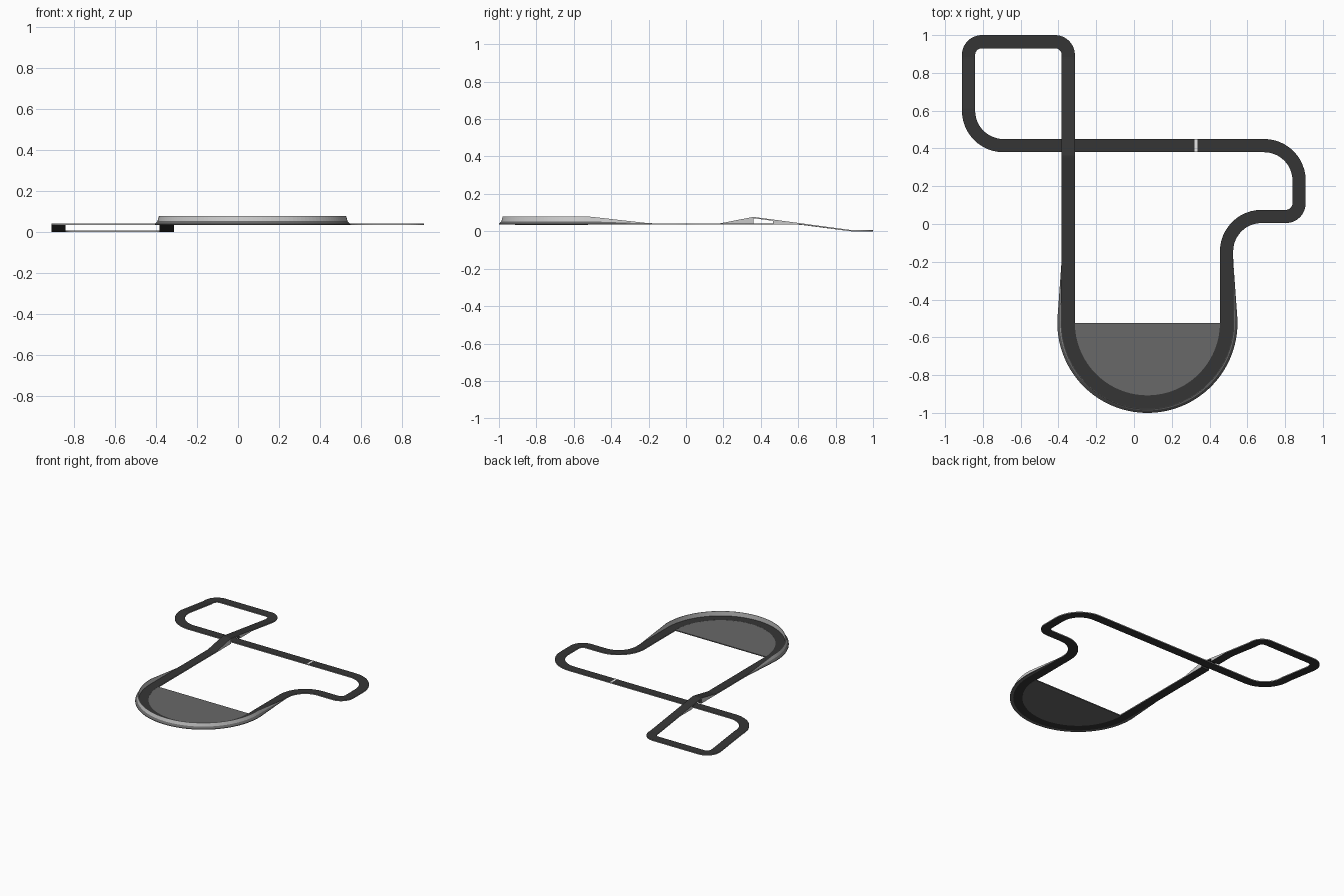
import bpy, bmesh, math
from mathutils import Vector

if "Cube" in bpy.data.objects:
    bpy.data.objects.remove(bpy.data.objects["Cube"])

W = 0.035      # half road width
T = 0.007      # road thickness
TOP = 0.042    # normal road level


def material(name, v):
    m = bpy.data.materials.new(name)
    m.diffuse_color = (v, v, v, 1)
    m.use_nodes = True
    m.node_tree.nodes["Principled BSDF"].inputs["Base Color"].default_value = m.diffuse_color
    return m


ASPHALT = material("dark asphalt", 0.036)
SIDE = material("light grey side", 0.58)
INFIELD = material("mid grey infield", 0.14)
WHITE = material("white paint", 0.8)


def finish(name, bm, mats):
    bmesh.ops.recalc_face_normals(bm, faces=bm.faces[:])
    me = bpy.data.meshes.new(name)
    bm.to_mesh(me)
    bm.free()
    for m in mats:
        me.materials.append(m)
    ob = bpy.data.objects.new(name, me)
    bpy.context.collection.objects.link(ob)
    return ob


def sweep(name, sections, strip_mats, mats, closed):
    """Skin a list of cross-sections; strip_mats gives a material per strip."""
    bm = bmesh.new()
    rows = [[bm.verts.new(p) for p in s] for s in sections]
    k = len(strip_mats)
    for i in range(len(rows) - (0 if closed else 1)):
        a, b = rows[i], rows[(i + 1) % len(rows)]
        for j in range(k):
            f = bm.faces.new((a[j], a[(j + 1) % k], b[(j + 1) % k], b[j]))
            f.material_index = strip_mats[j]
    if not closed:
        bm.faces.new(rows[0])
        bm.faces.new(rows[-1])
    return finish(name, bm, mats)


def extrude(name, pts, move, mats, wall_mat=0):
    """Extrude a flat outline; caps use slot 0, walls use wall_mat."""
    bm = bmesh.new()
    a = [bm.verts.new(p) for p in pts]
    b = [bm.verts.new(Vector(p) + Vector(move)) for p in pts]
    bm.faces.new(a)
    bm.faces.new(b)
    for i in range(len(a)):
        j = (i + 1) % len(a)
        bm.faces.new((a[i], a[j], b[j], b[i])).material_index = wall_mat
    return finish(name, bm, mats)


def lerp_table(table, x):
    if x <= table[0][0]:
        return table[0][1]
    for (x0, z0), (x1, z1) in zip(table, table[1:]):
        if x <= x1:
            return z0 + (z1 - z0) * (x - x0) / (x1 - x0)
    return table[-1][1]


BRIDGE = [(0.18, TOP), (0.36, 0.077), (0.88, T)]
LOWER = [(0.61, TOP), (0.88, T)]

# Centre line: corners with fillet radius
corners = [(-0.348, 0.965, 0.07), (-0.876, 0.965, 0.07), (-0.876, 0.415, 0.185),
           (0.874, 0.415, 0.185), (0.874, 0.04, 0.07), (0.49, 0.04, 0.185),
           (0.49, -0.942, 0.419), (-0.348, -0.942, 0.419)]
path = []      # (point, left normal, top height)
n = len(corners)
for i, (cx, cy, r) in enumerate(corners):
    c = Vector((cx, cy))
    nx = Vector(corners[(i + 1) % n][:2])
    d0 = (c - Vector(corners[i - 1][:2])).normalized()
    d1 = (nx - c).normalized()
    start, centre = c - d0 * r, c - d0 * r + d1 * r
    steps = 32 if r > 0.3 else 12
    for s in range(steps + 1):
        a = math.pi / 2 * s / steps
        p = centre - d1 * r * math.cos(a) + d0 * r * math.sin(a)
        t = d0 * math.cos(a) + d1 * math.sin(a)
        path.append((p, Vector((-t.y, t.x)), lerp_table(LOWER, p.y)))
    # straight to the next corner; the last one climbs over the bridge
    a, b = c + d1 * r, nx - d1 * corners[(i + 1) % n][2]
    count = max(2, int((b - a).length / 0.01))
    for s in range(1, count):
        p = a.lerp(b, s / count)
        z = lerp_table(BRIDGE if i == n - 1 else LOWER, p.y)
        path.append((p, Vector((-d1.y, d1.x)), z))


def at(p, nrm, off, z):
    q = p + nrm * off
    return (q.x, q.y, z)


# Road ribbon
sweep("road", [[at(p, m, -W, z), at(p, m, W, z), at(p, m, W, z - T), at(p, m, -W, z - T)]
               for p, m, z in path], [0, 1, 0, 1], [ASPHALT, SIDE], True)

# Raised outer bank around the big bend, fading in along the straights
bank = []
for p, m, z in path:
    if p.y < -0.18:
        h = max(0.03, min(1, (-0.19 - p.y) / 0.32))
        bank.append([at(p, m, W, TOP - T), at(p, m, W, TOP + 0.036 * h),
                     at(p, m, W + 0.003 * h, TOP + 0.036 * h),
                     at(p, m, W + 0.010 * h, TOP + 0.011 * h),
                     at(p, m, W + 0.023 * h, TOP - 0.003),
                     at(p, m, W + 0.023 * h, TOP - T)])
sweep("outer_bank", bank, [0, 0, 0, 1, 1, 1], [SIDE, INFIELD], False)

# Solid wedges under the two bridge ramps
for name, y0, y1 in (("south_ramp", 0.18, 0.36), ("north_ramp", 0.465, 0.62)):
    low = TOP - T
    pts = [(-0.348 - W, y0, low), (-0.348 - W, y1, low)]
    for y in (y1, y0):
        pts.append((-0.348 - W, y, lerp_table(BRIDGE, y) - T + 0.001))
    extrude(name, pts, (2 * W, 0, 0), [SIDE, ASPHALT], 1)

# Half-round infield plate inside the big bend
arc = [(0.071 + 0.39 * math.cos(math.pi * (1 + s / 48)),
        -0.523 + 0.39 * math.sin(math.pi * (1 + s / 48)), TOP - T - 0.0005) for s in range(49)]
extrude("infield_plate", arc, (0, 0, 0.007), [INFIELD])

# Painted start line
extrude("start_line", [(0.32, 0.415 - W, TOP), (0.335, 0.415 - W, TOP),
                       (0.335, 0.415 + W, TOP), (0.32, 0.415 + W, TOP)],
        (0, 0, 0.001), [WHITE])
